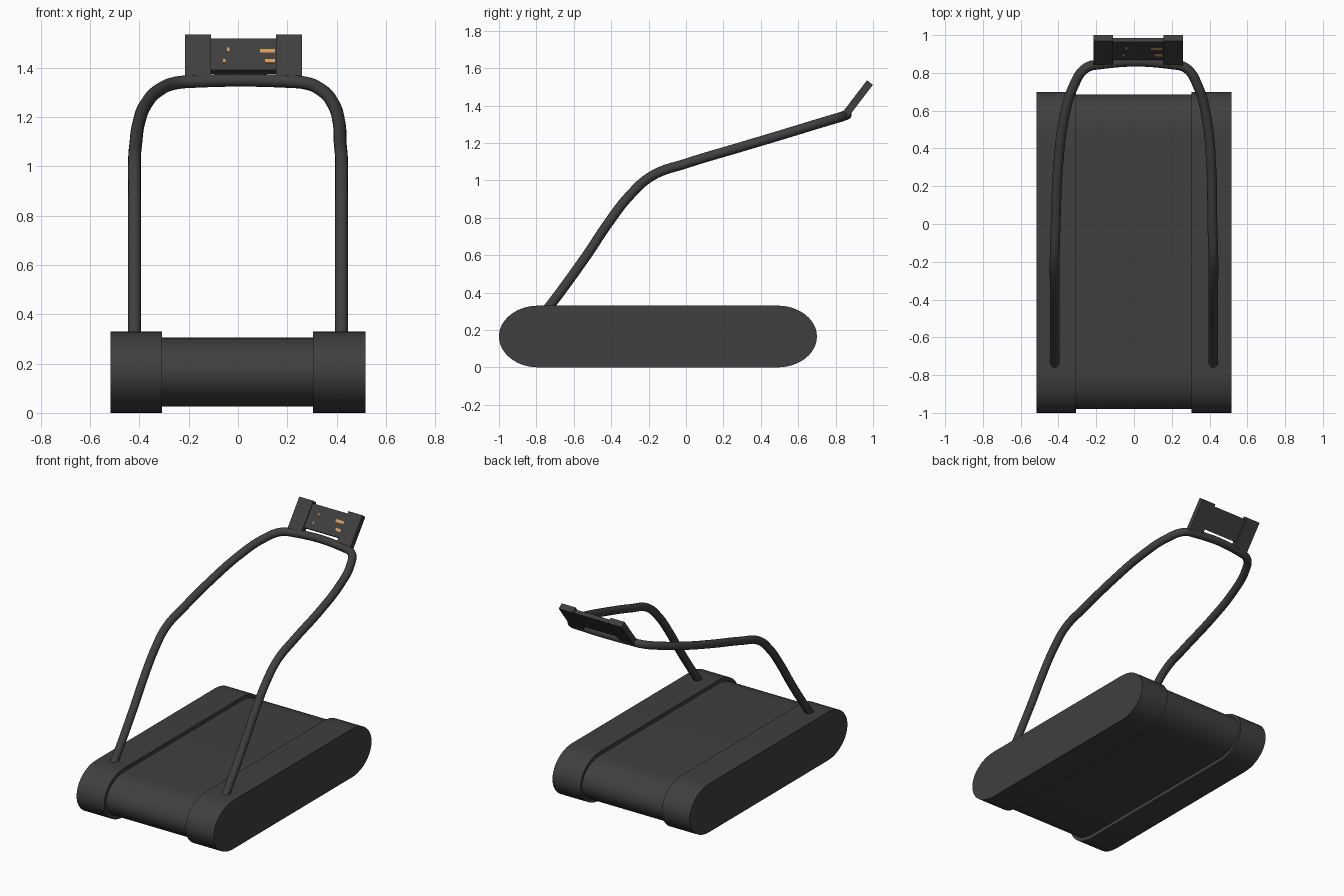
import bpy, bmesh, math
from mathutils import Vector, Matrix

if "Cube" in bpy.data.objects:
    bpy.data.objects.remove(bpy.data.objects["Cube"])


def material(name, rgb):
    m = bpy.data.materials.new(name)
    m.diffuse_color = (*rgb, 1)
    m.use_nodes = True
    m.node_tree.nodes["Principled BSDF"].inputs["Base Color"].default_value = m.diffuse_color
    return m


DARK = material("dark_grey", (0.05, 0.05, 0.05))
ORANGE = material("orange", (0.72, 0.33, 0.08))


def add_mesh(name, bm, mat, smooth=False):
    bmesh.ops.recalc_face_normals(bm, faces=bm.faces)
    me = bpy.data.meshes.new(name)
    bm.to_mesh(me)
    bm.free()
    me.materials.append(mat)
    ob = bpy.data.objects.new(name, me)
    bpy.context.collection.objects.link(ob)
    if smooth:
        bpy.context.view_layer.objects.active = ob
        ob.select_set(True)
        bpy.ops.object.shade_smooth_by_angle(angle=math.radians(35))
        ob.select_set(False)
    return ob


def stadium(name, x0, x1, y0, y1, z0, z1, ry, n=24):
    """Rounded-end slab extruded along x."""
    bm = bmesh.new()
    zc, rz = (z0 + z1) / 2, (z1 - z0) / 2
    ring = []
    for cy, start in ((y1 - ry, -math.pi / 2), (y0 + ry, math.pi / 2)):
        for i in range(n + 1):
            a = start + math.pi * i / n
            ring.append((x0, cy + ry * math.cos(a), zc + rz * math.sin(a)))
    face = bm.faces.new([bm.verts.new(p) for p in ring])
    ext = bmesh.ops.extrude_face_region(bm, geom=[face])
    verts = [v for v in ext["geom"] if isinstance(v, bmesh.types.BMVert)]
    bmesh.ops.translate(bm, verts=verts, vec=(x1 - x0, 0, 0))
    return add_mesh(name, bm, DARK, True)


# Base: two side housings and the belt between them
stadium("left_housing", -0.517, -0.308, -1.0, 0.70, 0.0, 0.33, 0.21)
stadium("right_housing", 0.305, 0.517, -1.0, 0.70, 0.0, 0.33, 0.21)
stadium("belt", -0.31, 0.307, -0.98, 0.685, 0.025, 0.305, 0.195)

# Handlebar: one bent tube, the right shoulder slightly wider
side = [(0.42, -0.765, 0.285), (0.42, -0.735, 0.32), (0.42, -0.53, 0.60),
        (0.42, -0.42, 0.765), (0.42, -0.30, 0.92), (0.42, -0.18, 1.025),
        (0.415, 0.0, 1.09), (0.402, 0.3, 1.18), (0.372, 0.55, 1.255),
        (0.32, 0.73, 1.31), (0.255, 0.825, 1.338), (0.18, 0.845, 1.345)]
left = [Vector((-x, y, z)) for x, y, z in side]
right = [Vector((x + (0.02 * max(y, 0) / 0.8), y, z)) for x, y, z in side]
path = left + right[::-1]
cu = bpy.data.curves.new("handlebar", "CURVE")
cu.dimensions = "3D"
cu.bevel_depth = 0.026
cu.bevel_resolution = 6
cu.resolution_u = 8
cu.use_fill_caps = True
sp = cu.splines.new("BEZIER")
sp.bezier_points.add(len(path) - 1)
for bp, p in zip(sp.bezier_points, path):
    bp.co = p
    bp.handle_left_type = bp.handle_right_type = "AUTO"
cu.materials.append(DARK)
bar = bpy.data.objects.new("handlebar", cu)
bpy.context.collection.objects.link(bar)
bpy.context.view_layer.objects.active = bar
bar.select_set(True)
bpy.ops.object.convert(target="MESH")
bpy.ops.object.shade_smooth_by_angle(angle=math.radians(40))
bar.select_set(False)

# Console frame: local y runs up the tilted panel, local z faces the runner
up = Vector((0, 0.13, 0.17)).normalized()
normal = Vector((1, 0, 0)).cross(up)
frame = Matrix(((1, 0, 0), up, normal)).transposed().to_4x4()
frame.translation = (0.0, 0.85, 1.348)


def slab(name, x0, x1, v0, v1, n0, n1, mat=DARK):
    bm = bmesh.new()
    bmesh.ops.create_cube(bm, size=1)
    box = (Matrix.Translation(((x0 + x1) / 2, (v0 + v1) / 2, (n0 + n1) / 2))
           @ Matrix.Diagonal((x1 - x0, v1 - v0, n1 - n0, 1)))
    bmesh.ops.transform(bm, matrix=frame @ box, verts=bm.verts)
    return add_mesh(name, bm, mat)


slab("console_left_end", -0.215, -0.11, 0.0, 0.22, -0.02, 0.02)
slab("console_right_end", 0.155, 0.26, 0.0, 0.22, -0.02, 0.02)
slab("console_panel", -0.112, 0.157, 0.045, 0.205, -0.013, 0.013)

# Small orange indicators on the panel
for i, (x0, x1, v) in enumerate([(0.09, 0.15, 0.143), (0.11, 0.15, 0.09),
                                 (-0.045, -0.035, 0.15), (-0.06, -0.05, 0.09)]):
    slab(f"indicator_{i + 1}", x0, x1, v - 0.009, v + 0.009, 0.012, 0.0145, ORANGE)
